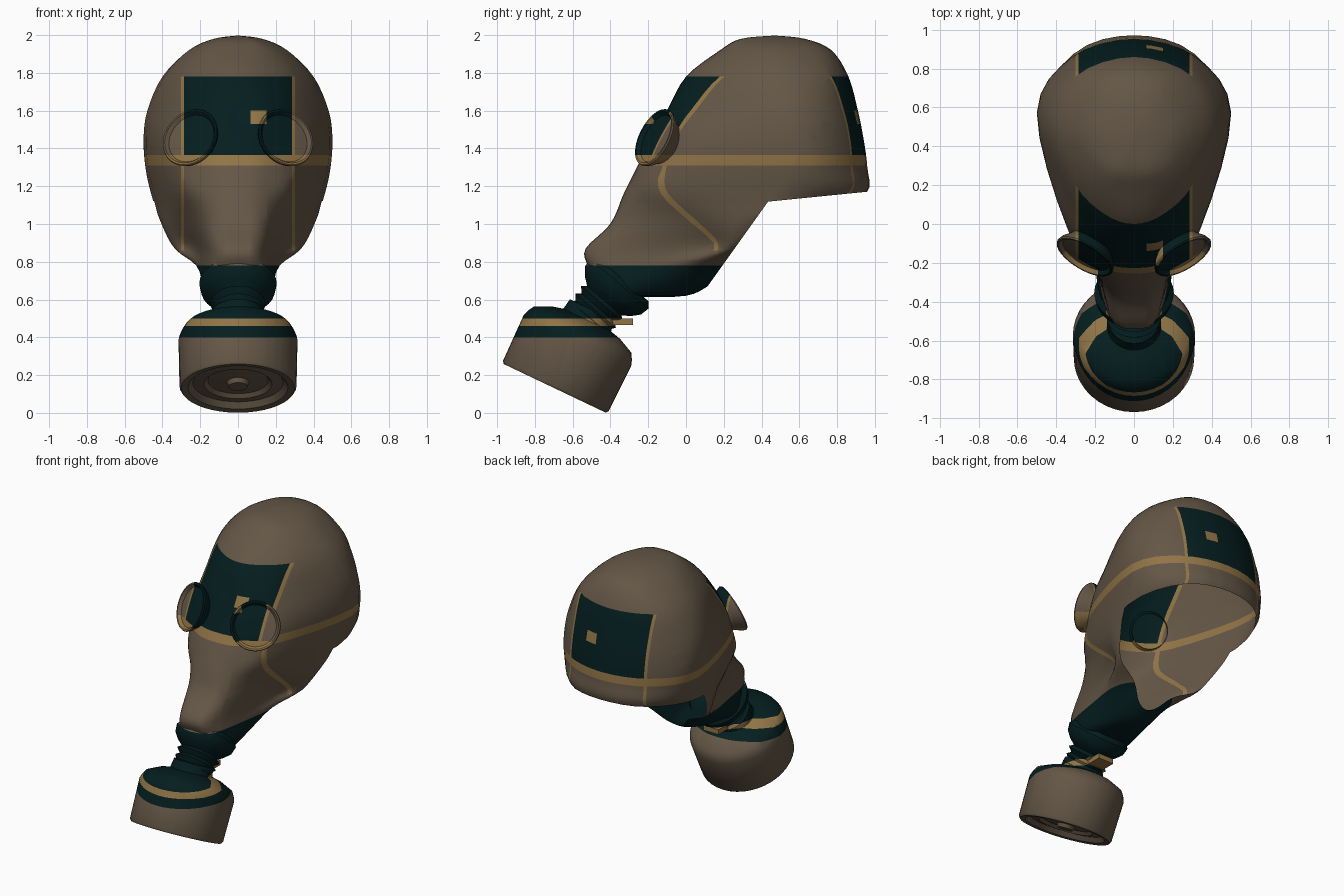
import bpy, bmesh, math
from mathutils import Vector

if "Cube" in bpy.data.objects:
    bpy.data.objects.remove(bpy.data.objects["Cube"])


def material(name, rgb):
    m = bpy.data.materials.new(name)
    m.diffuse_color = (*rgb, 1)
    m.use_nodes = True
    m.node_tree.nodes["Principled BSDF"].inputs["Base Color"].default_value = m.diffuse_color
    return m


MATS = [material("brown rubber", (0.128, 0.094, 0.062)),
        material("tan strap", (0.28, 0.175, 0.062)),
        material("dark teal", (0.0015, 0.0125, 0.0135))]
BROWN, TAN, TEAL = 0, 1, 2
Z_CUTS = (0.40, 0.46, 0.50, 0.78, 0.86, 1.31, 1.365, 1.53, 1.60, 1.78)
X_CUTS = (-0.302, -0.285, 0.065, 0.15, 0.285, 0.302)


def paint(p):
    """Colour rule: height bands, side seams, brow and rear panels, small badges."""
    ax, z = abs(p.x), p.z
    if z < 0.78:
        return BROWN if z < 0.40 else TAN if 0.46 < z < 0.50 else TEAL
    if 1.31 < z < 1.365:
        return TAN
    if 0.285 < ax < 0.302 and 0.86 < z < 1.78:
        return TAN
    if 1.365 < z < 1.78 and ax < 0.285:
        return TAN if 0.065 < p.x < 0.15 and 1.53 < z < 1.60 else TEAL
    return BROWN


def cut(bm, co, no):
    bmesh.ops.bisect_plane(bm, geom=bm.verts[:] + bm.edges[:] + bm.faces[:],
                           plane_co=co, plane_no=no, dist=1e-5)


def finish(bm, name, angle=40):
    """Cut along the colour borders, colour the faces, and make the object."""
    bmesh.ops.remove_doubles(bm, verts=bm.verts[:], dist=1e-5)
    bmesh.ops.recalc_face_normals(bm, faces=bm.faces[:])
    for z in Z_CUTS:
        cut(bm, (0, 0, z), (0, 0, 1))
    for x in X_CUTS:
        cut(bm, (x, 0, 0), (1, 0, 0))
    for f in bm.faces:
        f.material_index = paint(f.calc_center_median())
    me = bpy.data.meshes.new(name)
    bm.to_mesh(me)
    bm.free()
    for m in MATS:
        me.materials.append(m)
    me.shade_smooth()
    me.set_sharp_from_angle(angle=math.radians(angle))
    ob = bpy.data.objects.new(name, me)
    bpy.context.collection.objects.link(ob)
    return ob


def grid(bm, rows):
    """Skin a stack of closed loops."""
    vs = [[bm.verts.new(p) for p in r] for r in rows]
    for a, b in zip(vs, vs[1:]):
        n = len(a)
        for i in range(n):
            j = (i + 1) % n
            bm.faces.new((a[i], a[j], b[j], b[i]))


def lathe(name, origin, axis, profile, segs=32):
    """Revolve (radius, distance) points around an axis."""
    q = Vector(axis).to_track_quat('Z', 'Y')
    bm = bmesh.new()
    grid(bm, [[Vector(origin) + q @ Vector((max(r, 1e-7) * math.cos(2 * math.pi * i / segs),
                                            max(r, 1e-7) * math.sin(2 * math.pi * i / segs), s))
               for i in range(segs)] for r, s in profile])
    bmesh.ops.dissolve_degenerate(bm, dist=1e-5, edges=bm.edges[:])
    return finish(bm, name)


def spline(a, b, c, d, t):
    return 0.5 * (2 * b + (c - a) * t + (2 * a - 5 * b + 4 * c - d) * t * t
                  + (3 * b - a - 3 * c + d) * t ** 3)


def smooth(pts, steps, closed):
    """Interpolate a smooth path through the points."""
    n, out = len(pts), []
    for i in range(n if closed else n - 1):
        k = [(i + o) % n if closed else min(max(i + o, 0), n - 1) for o in (-1, 0, 1, 2)]
        out += [spline(*(pts[j] for j in k), s / steps) for s in range(steps)]
    return out if closed else out + [pts[-1]]


# Hood sections: height, front y, muzzle x y, cheek x y, widest x y, rear x y, back y
SECTIONS = (
    (1.98, 0.29, 0.07, 0.30, 0.11, 0.37, 0.13, 0.48, 0.09, 0.59, 0.63),
    (1.92, 0.18, 0.13, 0.21, 0.22, 0.32, 0.26, 0.50, 0.17, 0.71, 0.77),
    (1.78, 0.00, 0.15, 0.05, 0.30, 0.20, 0.40, 0.50, 0.30, 0.76, 0.86),
    (1.60, -0.10, 0.16, -0.08, 0.32, 0.08, 0.48, 0.53, 0.33, 0.81, 0.91),
    (1.45, -0.18, 0.16, -0.15, 0.35, 0.02, 0.50, 0.57, 0.32, 0.85, 0.94),
    (1.30, -0.26, 0.17, -0.22, 0.34, -0.03, 0.49, 0.57, 0.32, 0.86, 0.96),
    (1.16, -0.33, 0.16, -0.28, 0.30, -0.10, 0.46, 0.52, 0.30, 0.86, 0.955),
    (1.00, -0.40, 0.15, -0.34, 0.29, 0.05, 0.405, 0.32, 0.30, 0.60, 0.75),
    (0.87, -0.53, 0.13, -0.45, 0.24, 0.06, 0.335, 0.24, 0.20, 0.37, 0.47),
    (0.78, -0.52, 0.13, -0.47, 0.19, -0.20, 0.22, 0.07, 0.13, 0.22, 0.27),
    (0.68, -0.46, 0.14, -0.42, 0.19, -0.30, 0.17, -0.10, 0.11, 0.07, 0.13),
    (0.62, -0.42, 0.10, -0.40, 0.15, -0.30, 0.13, -0.20, 0.08, -0.06, 0.0),
)
loops = []
for z, f, x1, y1, x2, y2, x3, y3, x4, y4, b in SECTIONS:
    side = [(x1, y1), (x2, y2), (x3, y3), (x4, y4)]
    loop = [(0, f)] + side + [(0, b)] + [(-x, y) for x, y in reversed(side)]
    loops.append(smooth([Vector((x, y, z)) for x, y in loop], 4, True))
# Close the crown and the chin to a point
loops.insert(0, [Vector((0, 0.47, 1.998))] * len(loops[0]))
loops.append([Vector((0, -0.25, 0.615))] * len(loops[0]))
columns = [smooth(list(c), 4, False) for c in zip(*loops)]
bm = bmesh.new()
grid(bm, list(zip(*columns)))
bmesh.ops.remove_doubles(bm, verts=bm.verts[:], dist=1e-4)

# Neck opening: remove what lies below the nape line and behind the jaw line
nape = (Vector((0, 0.45, 1.12)), Vector((0, -0.10, 1)))
jaw = (Vector((0, 0.20, 0.79)), Vector((0, 0.28, -0.20)))
for co, no in (nape, jaw):
    cut(bm, co, no)
gone = [f for f in bm.faces
        if (f.calc_center_median() - nape[0]).dot(nape[1]) < 0
        and (f.calc_center_median() - jaw[0]).dot(jaw[1]) > 0]
bmesh.ops.delete(bm, geom=gone, context='FACES')
finish(bm, "hood", 60)

# Eyepieces: flared cup with a soft rim and a shallow lens
for s, label in ((1, "right"), (-1, "left")):
    lathe(label + "_eyepiece", (s * 0.255, -0.17, 1.46), (s * 0.47, -0.79, 0.40),
          [(0, -0.010), (0.08, -0.014), (0.135, -0.018), (0.150, 0.002),
           (0.160, 0.002), (0.164, -0.006), (0.155, -0.03), (0.128, -0.065),
           (0.115, -0.095)])

# Ribbed connector between chin and filter
lathe("connector", (0, -0.53, 0.48), (0, 0.65, 0.76),
      [(0.13, -0.03), (0.14, 0.03), (0.115, 0.05), (0.14, 0.08), (0.115, 0.10),
       (0.145, 0.13), (0.12, 0.15), (0.16, 0.18), (0.195, 0.22), (0.205, 0.27),
       (0.18, 0.30)])

# Filter canister with recessed, ringed base
lathe("filter_canister", (0, -0.695, 0.13), (0, 0.43, 0.903),
      [(0, 0.01), (0.05, 0.01), (0.06, 0.035), (0.16, 0.045), (0.18, 0.025),
       (0.24, 0.035), (0.265, 0.005), (0.30, 0.0), (0.31, 0.015), (0.315, 0.28),
       (0.305, 0.31), (0.285, 0.345), (0.20, 0.385), (0.14, 0.40), (0.13, 0.46)], 40)

# Small tab behind the connector
bm = bmesh.new()
bmesh.ops.create_cube(bm, size=1)
for v in bm.verts:
    v.co = Vector((v.co.x * 0.12, v.co.y * 0.16 - 0.36, v.co.z * 0.035 + 0.482))
finish(bm, "connector_tab")
